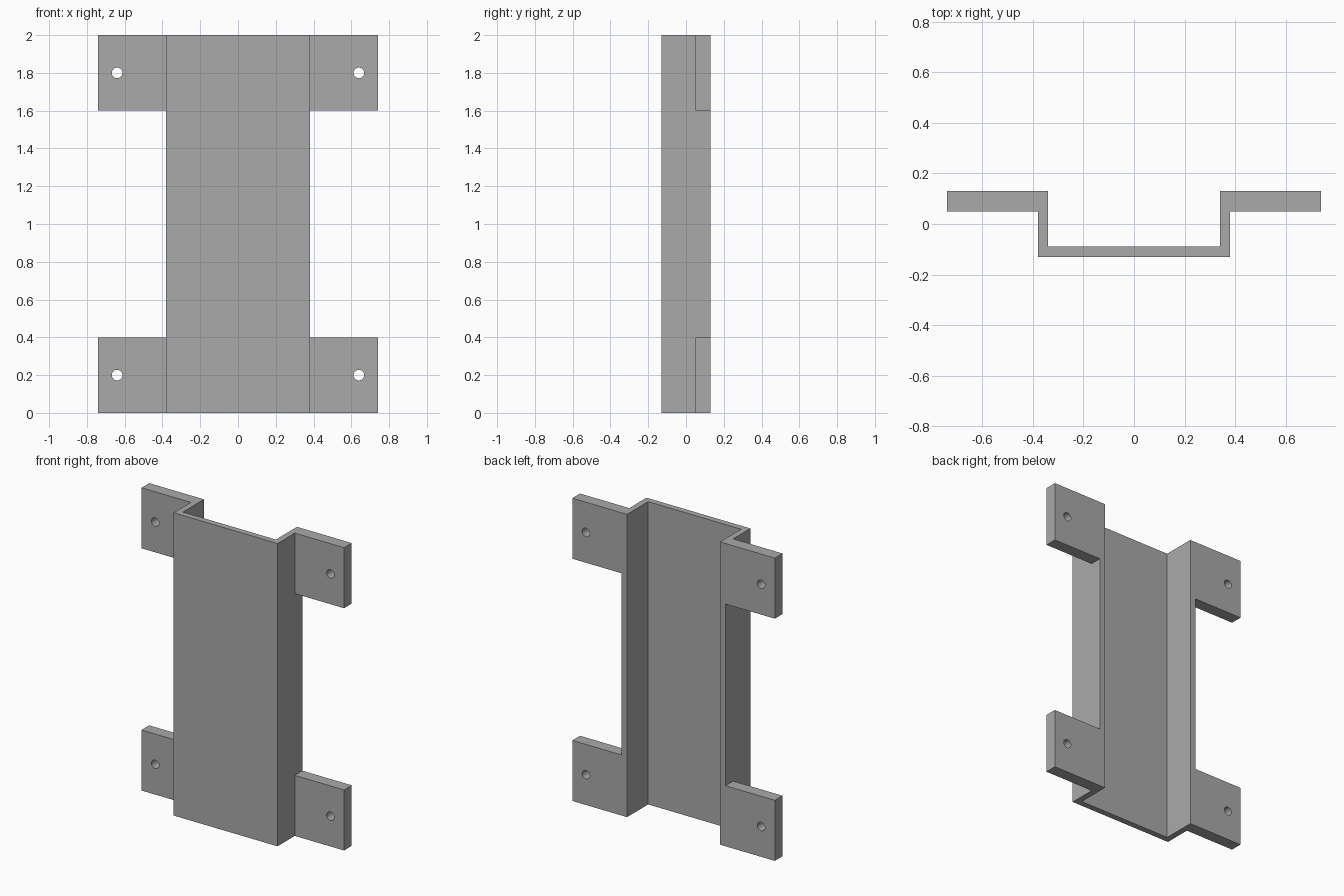
import bpy, bmesh
from mathutils import Matrix, Vector

cube = bpy.data.objects.get("Cube")
if cube:
    bpy.data.objects.remove(cube)

HEIGHT = 2.0
HALF_W, WALL_OUT, WALL_IN = 0.74, 0.38, 0.34
FRONT, FRONT_IN, TAB_FRONT, BACK = -0.13, -0.09, 0.05, 0.13
TAB_H, HOLE_X, HOLE_R = 0.4, 0.64, 0.028

steel = bpy.data.materials.new("grey_metal")
steel.use_nodes = True
grey = (0.4, 0.4, 0.4, 1)
steel.diffuse_color = grey
steel.node_tree.nodes["Principled BSDF"].inputs["Base Color"].default_value = grey


def make_object(name, bm):
    bmesh.ops.recalc_face_normals(bm, faces=bm.faces)
    mesh = bpy.data.meshes.new(name)
    bm.to_mesh(mesh)
    bm.free()
    mesh.materials.append(steel)
    obj = bpy.data.objects.new(name, mesh)
    bpy.context.collection.objects.link(obj)
    return obj


# Hat-shaped cross-section, mirrored and extruded upwards
half = [(WALL_IN, FRONT_IN), (WALL_IN, BACK), (HALF_W, BACK),
        (HALF_W, TAB_FRONT), (WALL_OUT, TAB_FRONT), (WALL_OUT, FRONT)]
profile = half + [(-x, y) for x, y in reversed(half)]
bm = bmesh.new()
face = bm.faces.new([bm.verts.new((x, y, 0)) for x, y in profile])
ext = bmesh.ops.extrude_face_region(bm, geom=[face])
top = [g for g in ext["geom"] if isinstance(g, bmesh.types.BMVert)]
bmesh.ops.translate(bm, verts=top, vec=(0, 0, HEIGHT))
bracket = make_object("mounting_bracket", bm)

# Cutters: side windows that leave four tabs, and a screw hole in each tab
bm = bmesh.new()
for side in (-1, 1):
    window = Matrix.LocRotScale(
        Vector((side * (WALL_OUT + 0.25), 0.1, HEIGHT / 2)), None,
        Vector((0.5, 0.2, HEIGHT - 2 * TAB_H)))
    bmesh.ops.create_cube(bm, size=1, matrix=window)
    for z in (TAB_H / 2, HEIGHT - TAB_H / 2):
        place = Matrix.Translation((side * HOLE_X, 0.09, z)) @ Matrix.Rotation(1.5708, 4, "X")
        bmesh.ops.create_cone(bm, cap_ends=True, segments=32, radius1=HOLE_R,
                              radius2=HOLE_R, depth=0.2, matrix=place)
cutter = make_object("cutter", bm)
cutter.hide_render = True

# Apply the cut and discard the cutter
cut = bracket.modifiers.new("cut", "BOOLEAN")
cut.operation = "DIFFERENCE"
cut.solver = "EXACT"
cut.object = cutter
bpy.context.view_layer.objects.active = bracket
bracket.select_set(True)
cutter.select_set(False)
bpy.ops.object.modifier_apply(modifier=cut.name)
bpy.data.objects.remove(cutter)
bpy.ops.object.shade_smooth_by_angle(angle=0.52)
